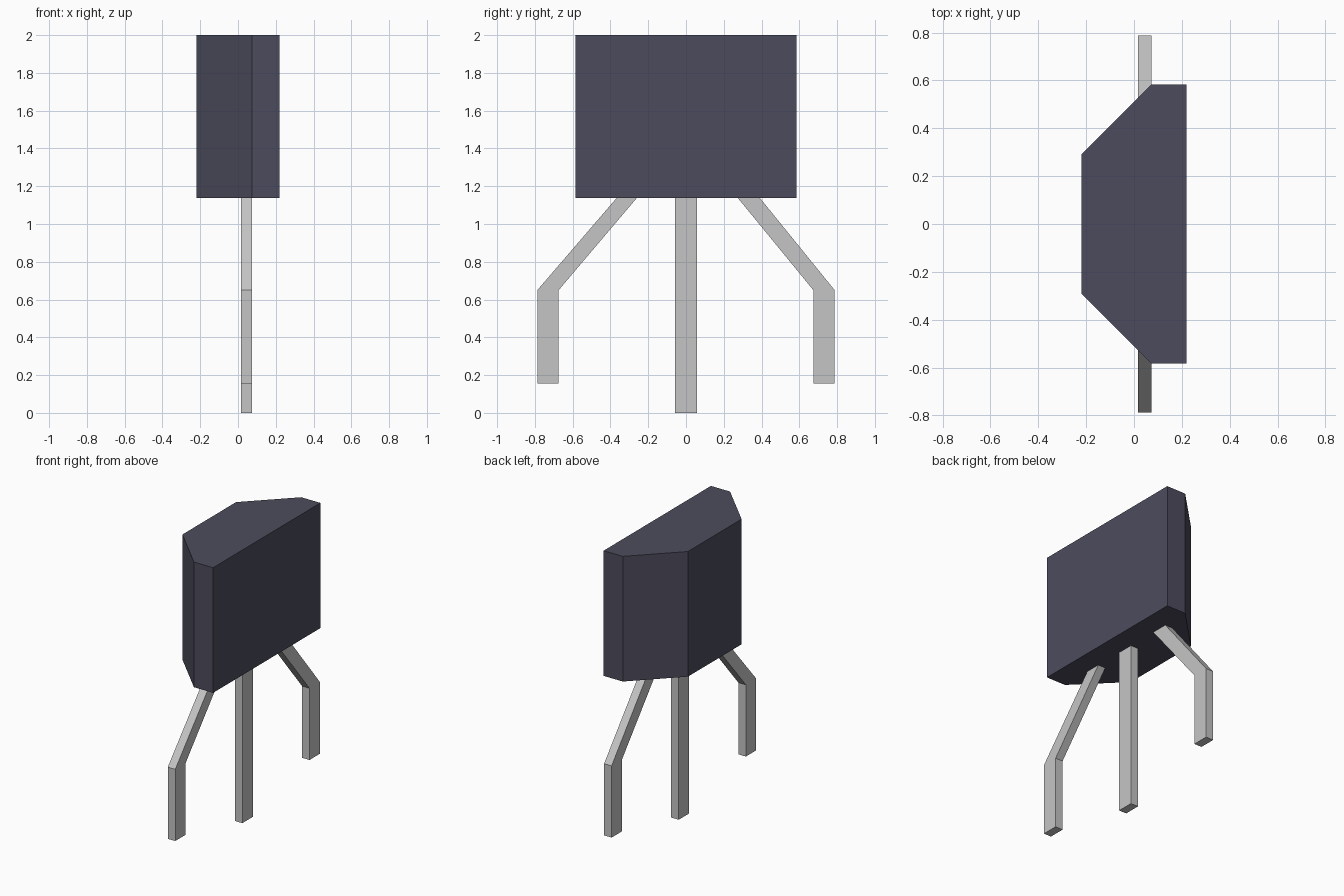
import bpy
import bmesh
from mathutils import Vector

cube = bpy.data.objects.get("Cube")
if cube:
    bpy.data.objects.remove(cube, do_unlink=True)


def make_material(name, color):
    mat = bpy.data.materials.new(name)
    mat.use_nodes = True
    mat.diffuse_color = color
    mat.node_tree.nodes["Principled BSDF"].inputs["Base Color"].default_value = color
    return mat


def extrude_profile(name, points, direction, mat):
    """Extrude a closed outline along a direction into a flat-faced solid."""
    bm = bmesh.new()
    face = bm.faces.new([bm.verts.new(p) for p in points])
    new = bmesh.ops.extrude_face_region(bm, geom=[face])["geom"]
    verts = [v for v in new if isinstance(v, bmesh.types.BMVert)]
    bmesh.ops.translate(bm, verts=verts, vec=Vector(direction))
    bmesh.ops.recalc_face_normals(bm, faces=bm.faces)
    mesh = bpy.data.meshes.new(name)
    bm.to_mesh(mesh)
    bm.free()
    mesh.materials.append(mat)
    obj = bpy.data.objects.new(name, mesh)
    bpy.context.collection.objects.link(obj)
    return obj


plastic = make_material("dark plastic", (0.073, 0.071, 0.109, 1))
metal = make_material("grey metal", (0.56, 0.56, 0.56, 1))

# Body: chamfered block
BASE, TOP = 1.138, 2.0
half = [(0.219, 0.584), (0.073, 0.584), (-0.219, 0.292)]
outline = half + [(x, -y) for x, y in reversed(half)]
extrude_profile("body", [(x, y, BASE) for x, y in outline], (0, 0, TOP - BASE), plastic)

# Legs: flat strips cut from a side outline
LEG_X, LEG_DEPTH = 0.016, 0.057


def leg(name, side_outline):
    points = [(LEG_X, y, z) for y, z in side_outline]
    extrude_profile(name, points, (LEG_DEPTH, 0, 0), metal)


leg("middle_leg", [(-0.057, 0), (0.057, 0), (0.057, BASE), (-0.057, BASE)])

# Outer legs: splayed, then bent straight down
FOOT, BEND = 0.156, 0.65
for name, side, inner, outer in (("front_leg", -1, 0.26, 0.367),
                                 ("back_leg", 1, 0.274, 0.391)):
    bent = [(0.674, FOOT), (0.787, FOOT), (0.787, BEND),
            (outer, BASE), (inner, BASE), (0.674, BEND)]
    leg(name, [(side * y, z) for y, z in bent])
